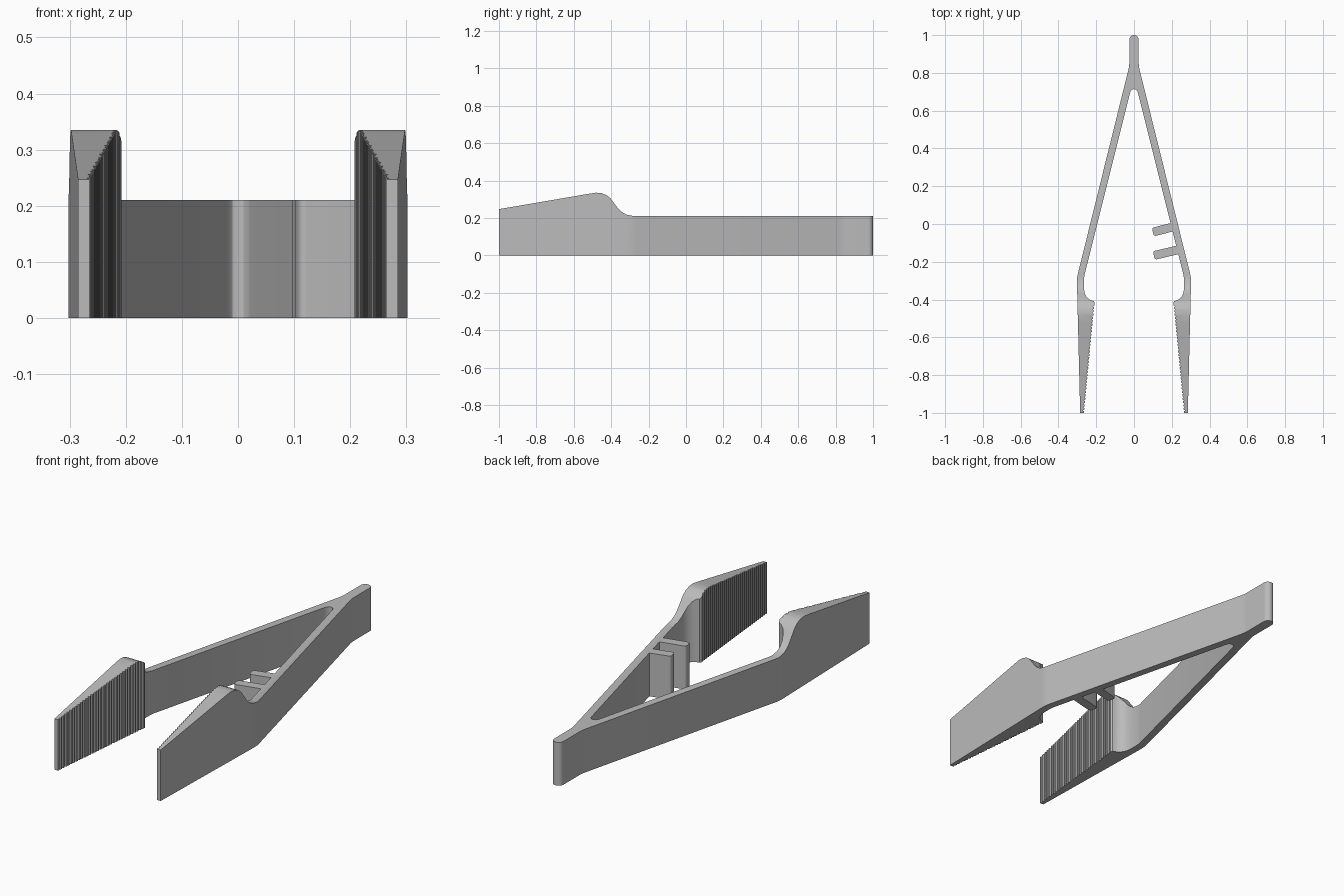
import bpy, bmesh, math
from mathutils import Vector

cube = bpy.data.objects.get("Cube")
if cube:
    bpy.data.objects.remove(cube, do_unlink=True)

plastic = bpy.data.materials.new("grey plastic")
plastic.use_nodes = True
GREY = (0.5, 0.5, 0.5, 1)
plastic.diffuse_color = GREY
plastic.node_tree.nodes["Principled BSDF"].inputs["Base Color"].default_value = GREY

ARM_HEIGHT = 0.21
# Side silhouette of the top edge: (y, z)
RIDGE = [(-1, 0.247), (-0.52, 0.329), (-0.48, 0.335), (-0.45, 0.332), (-0.425, 0.322),
         (-0.405, 0.306), (-0.385, 0.28), (-0.365, 0.253), (-0.345, 0.233),
         (-0.32, 0.218), (-0.28, ARM_HEIGHT), (1, ARM_HEIGHT)]


def top_height(y):
    for (y0, z0), (y1, z1) in zip(RIDGE, RIDGE[1:]):
        if y <= y1:
            return z0 + (z1 - z0) * (y - y0) / (y1 - y0)
    return ARM_HEIGHT


def prism(name, outline, follow_ridge=False):
    """Extrude a plan outline, optionally shaping its top to the ridge."""
    bm = bmesh.new()
    base = bm.faces.new([bm.verts.new((x, y, 0)) for x, y in outline])
    grown = bmesh.ops.extrude_face_region(bm, geom=[base])["geom"]
    for v in grown:
        if isinstance(v, bmesh.types.BMVert):
            v.co.z = ARM_HEIGHT
    if follow_ridge:
        # Leave the centre plane open for the mirror
        centre = [f for f in bm.faces if all(abs(v.co.x) < 1e-5 for v in f.verts)]
        bmesh.ops.delete(bm, geom=centre, context='FACES_ONLY')
        for y, _ in RIDGE[1:-1]:
            bmesh.ops.bisect_plane(bm, geom=bm.verts[:] + bm.edges[:] + bm.faces[:],
                                   plane_co=(0, y, 0), plane_no=(0, 1, 0), dist=1e-5)
        for v in bm.verts:
            if v.co.z > 0.1:
                v.co.z = top_height(v.co.y)
    bmesh.ops.recalc_face_normals(bm, faces=bm.faces[:])
    mesh = bpy.data.meshes.new(name)
    bm.to_mesh(mesh)
    bm.free()
    mesh.materials.append(plastic)
    obj = bpy.data.objects.new(name, mesh)
    bpy.context.collection.objects.link(obj)
    bpy.ops.object.select_all(action='DESELECT')
    obj.select_set(True)
    bpy.context.view_layer.objects.active = obj
    bpy.ops.object.shade_smooth_by_angle(angle=math.radians(30))
    return obj


# Half outline: rounded head, then the outside of the arm down to the tip
R = 0.025
outline = [(R * math.sin(i * math.pi / 16), 1 - R + R * math.cos(i * math.pi / 16))
           for i in range(9)]
outline += [(R, 0.85), (0.026, 0.835), (0.03, 0.815),
            (0.297, -0.262), (0.301, -0.285), (0.302, -0.31), (0.285, -1)]

# Gripping teeth along the inside of the jaw
tip, heel = Vector((0.265, -1)), Vector((0.21, -0.43))
TEETH = 32
groove = Vector((0.007, 0))
for i in range(TEETH):
    for t, depth in ((0, 0), (0.45, 0), (0.72, 1)):
        outline.append(tuple(tip.lerp(heel, (i + t) / TEETH) + groove * depth))

# Jaw heel, hollow behind it, inside of the arm and the rounded fork
outline += [(0.21, -0.43), (0.208, -0.418), (0.213, -0.409), (0.228, -0.404),
            (0.243, -0.395), (0.255, -0.38), (0.262, -0.362), (0.265, -0.34),
            (0.265, -0.295), (0.262, -0.27), (0.022, 0.69), (0.018, 0.702),
            (0.01, 0.711), (0, 0.714)]

tweezers = prism("tweezer_arms", outline, True)
mirror = tweezers.modifiers.new("mirror", 'MIRROR')
mirror.use_clip = True

# Two stop pegs with rounded ends on the left arm
W, C = 0.023, 0.012
for name, root, end in (("rear_stop_peg", (0.208, -0.015), (0.1, -0.043)),
                        ("front_stop_peg", (0.24, -0.135), (0.105, -0.167))):
    root, end = Vector(root), Vector(end)
    along = (end - root).normalized()
    side = Vector((-along.y, along.x))
    peg = [root - side * W]
    for sign, start in ((-1, 0), (1, 90)):
        corner = end - along * C + side * sign * (W - C)
        for k in range(5):
            a = math.radians(start + k * 22.5)
            peg.append(corner + (along * math.sin(a) - side * math.cos(a)) * C)
    peg.append(root + side * W)
    prism(name, peg)
